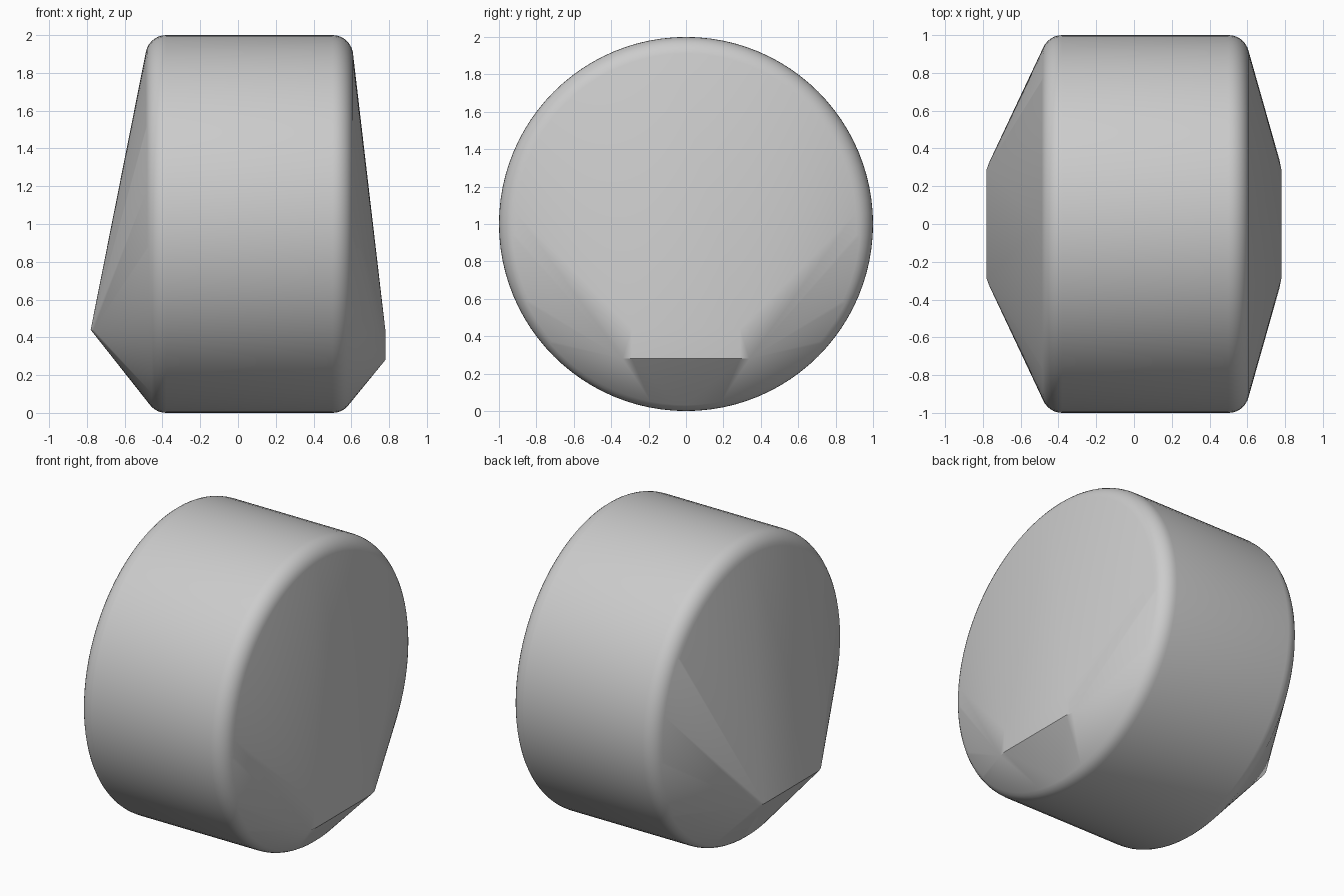
import bpy, bmesh
from math import sin, cos, pi, radians

cube = bpy.data.objects.get("Cube")
if cube:
    bpy.data.objects.remove(cube, do_unlink=True)

grey = bpy.data.materials.new("plain grey")
grey.use_nodes = True
colour = (0.6, 0.6, 0.6, 1)
grey.diffuse_color = colour
grey.node_tree.nodes["Principled BSDF"].inputs["Base Color"].default_value = colour

SIDES, STEPS = 96, 8
ROUND = 0.11                      # rim rounding radius
LEFT_RIM, RIGHT_RIM = 0.5, -0.38  # centres of the rim rounding along x

bm = bmesh.new()

# Drum: a rounded rim swept about the x axis at each end
for centre, side in ((LEFT_RIM, 1), (RIGHT_RIM, -1)):
    for step in range(STEPS + 1):
        a = step / STEPS * pi / 2
        x = centre + side * ROUND * sin(a)
        r = 1 - ROUND + ROUND * cos(a)
        for i in range(SIDES):
            t = 2 * pi * i / SIDES
            bm.verts.new((x, r * sin(t), 1 + r * cos(t)))

# Protruding ridges: a narrow plateau on the left, a single edge on the right
for y in (-1, 1):
    bm.verts.new((0.78, y * 0.29, 0.44))
    bm.verts.new((0.78, y * 0.29, 0.28))
    bm.verts.new((0.77, y * 0.34, 0.28))
    bm.verts.new((-0.78, y * 0.29, 0.44))
    bm.verts.new((-0.765, y * 0.33, 0.44))

# Stretch one taut skin over drum and ridges
hull = bmesh.ops.convex_hull(bm, input=bm.verts[:])
spare = {v for v in hull["geom_interior"] + hull["geom_unused"]
         if isinstance(v, bmesh.types.BMVert)}
bmesh.ops.delete(bm, geom=list(spare), context="VERTS")
bmesh.ops.dissolve_limit(bm, angle_limit=radians(0.3), verts=bm.verts[:], edges=bm.edges[:])
bmesh.ops.recalc_face_normals(bm, faces=bm.faces[:])

mesh = bpy.data.meshes.new("drum_body")
bm.to_mesh(mesh)
bm.free()
mesh.materials.append(grey)
body = bpy.data.objects.new("drum_body", mesh)
bpy.context.collection.objects.link(body)

bpy.ops.object.select_all(action="DESELECT")
body.select_set(True)
bpy.context.view_layer.objects.active = body
bpy.ops.object.shade_smooth_by_angle(angle=radians(30))
